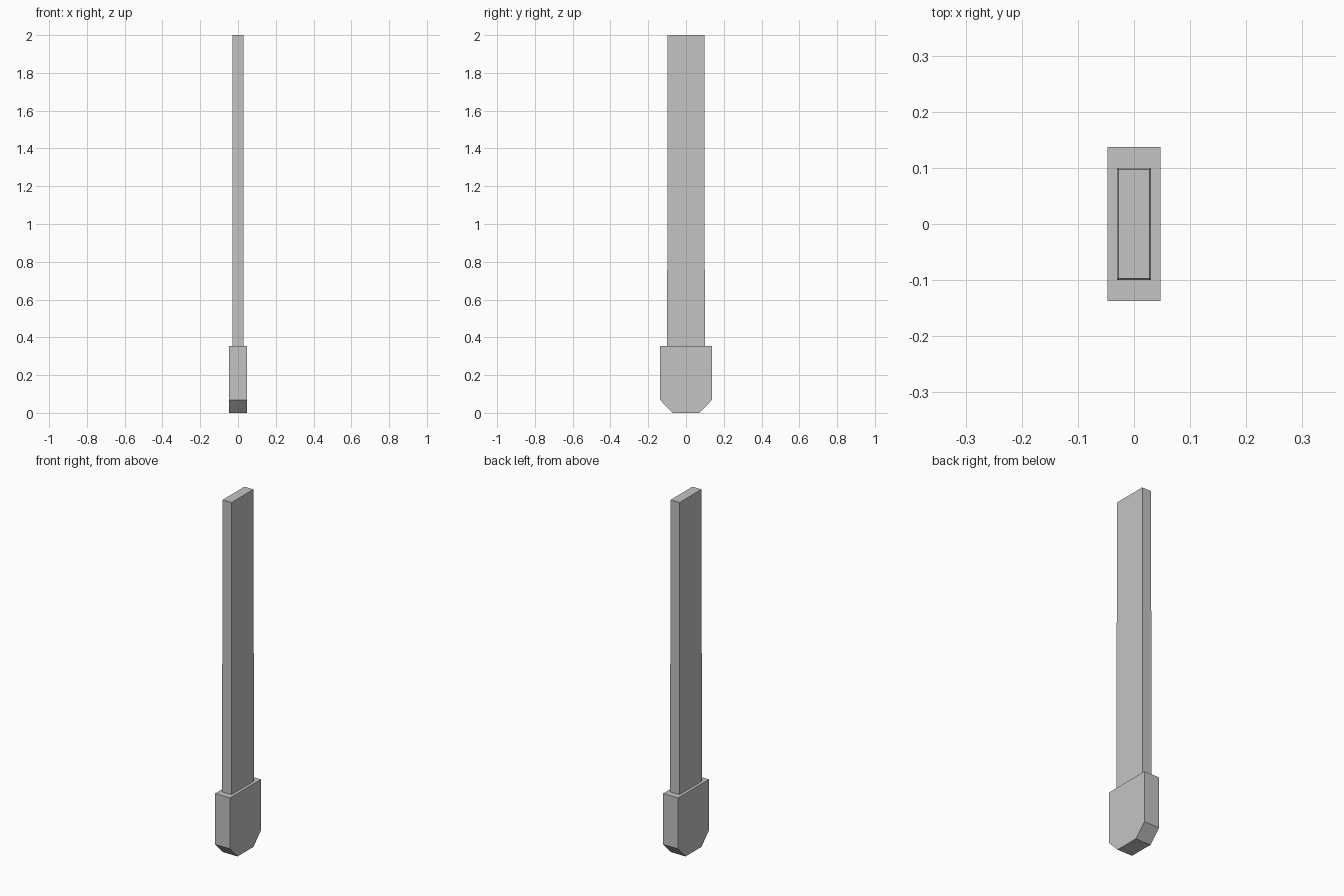
import bpy
import bmesh

cube = bpy.data.objects.get("Cube")
if cube:
    bpy.data.objects.remove(cube, do_unlink=True)

grey = bpy.data.materials.new("plain_grey")
grey.use_nodes = True
colour = (0.55, 0.55, 0.55, 1)
grey.diffuse_color = colour
for node in grey.node_tree.nodes:
    if node.type == 'BSDF_PRINCIPLED':
        node.inputs["Base Color"].default_value = colour


def make_part(name, sections):
    """Stack rectangular sections (half x, half y, z) into a closed solid."""
    bm = bmesh.new()
    rings = []
    for hx, hy, z in sections:
        corners = [(-hx, -hy), (hx, -hy), (hx, hy), (-hx, hy)]
        rings.append([bm.verts.new((x, y, z)) for x, y in corners])
    bm.faces.new(rings[0][::-1])
    bm.faces.new(rings[-1])
    for low, high in zip(rings, rings[1:]):
        for i in range(4):
            j = (i + 1) % 4
            bm.faces.new((low[i], low[j], high[j], high[i]))
    bmesh.ops.recalc_face_normals(bm, faces=bm.faces)
    mesh = bpy.data.meshes.new(name)
    bm.to_mesh(mesh)
    bm.free()
    mesh.materials.append(grey)
    obj = bpy.data.objects.new(name, mesh)
    bpy.context.collection.objects.link(obj)
    return obj


# Wide lower block with chamfered front and back bottom edges
make_part("lower_block", [(0.047, 0.071, 0), (0.047, 0.137, 0.068),
                          (0.047, 0.137, 0.355)])

# Long flat bar, tapering very slightly towards the top
make_part("long_bar", [(0.03, 0.1, 0.355), (0.028, 0.097, 2)])
